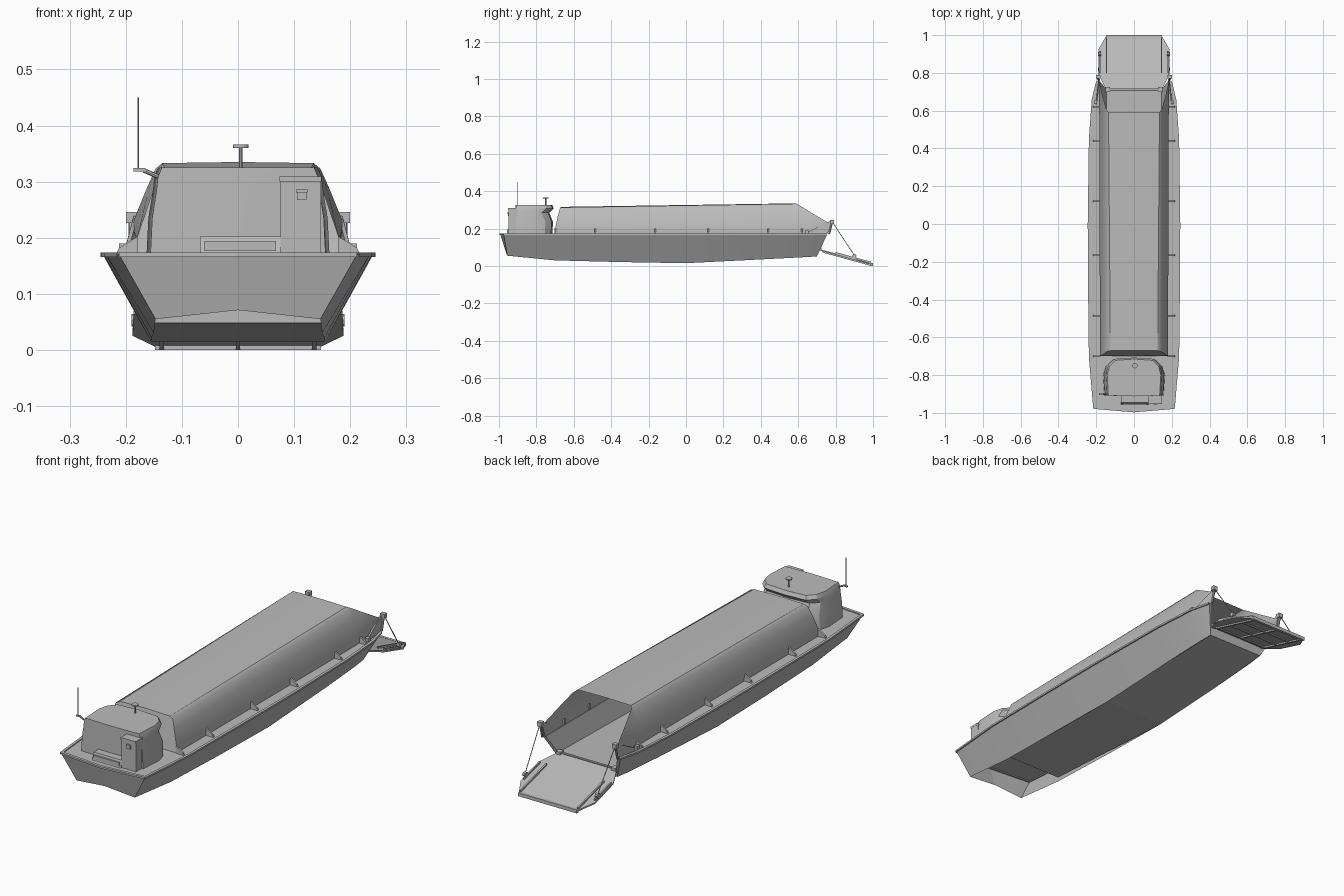
import bpy, bmesh, math
from mathutils import Vector

if "Cube" in bpy.data.objects:
    bpy.data.objects.remove(bpy.data.objects["Cube"], do_unlink=True)

COLOUR = (0.5, 0.5, 0.5, 1)
grey = bpy.data.materials.new("hull grey")
grey.use_nodes = True
grey.diffuse_color = COLOUR
grey.node_tree.nodes["Principled BSDF"].inputs["Base Color"].default_value = COLOUR


def mesh(name, verts, faces, mirror=False, smooth=None, thick=0):
    """Make an object, optionally mirrored across x = 0."""
    bm = bmesh.new()
    sides = (1, -1) if mirror else (1,)
    for s in sides:
        vs = [bm.verts.new((s * x, y, z)) for x, y, z in verts]
        for f in faces:
            bm.faces.new([vs[i] for i in f])
    bmesh.ops.remove_doubles(bm, verts=bm.verts, dist=0.0002)
    bmesh.ops.recalc_face_normals(bm, faces=bm.faces)
    me = bpy.data.meshes.new(name)
    bm.to_mesh(me)
    bm.free()
    me.materials.append(grey)
    ob = bpy.data.objects.new(name, me)
    bpy.context.collection.objects.link(ob)
    if thick:
        mod = ob.modifiers.new("thickness", "SOLIDIFY")
        mod.thickness, mod.offset = thick, 0
    if smooth:
        bpy.ops.object.select_all(action="DESELECT")
        ob.select_set(True)
        bpy.context.view_layer.objects.active = ob
        bpy.ops.object.shade_smooth_by_angle(angle=math.radians(smooth))
    return ob


def loft(name, rows, mirror=True, **kw):
    """Skin a surface between rows of equal length."""
    n = len(rows[0])
    verts = [p for r in rows for p in r]
    faces = [(i * n + j, i * n + j + 1, (i + 1) * n + j + 1, (i + 1) * n + j)
             for i in range(len(rows) - 1) for j in range(n - 1)]
    return mesh(name, verts, faces, mirror, **kw)


def prism(name, a, offset, mirror=False):
    """Extrude polygon a by a vector."""
    n = len(a)
    b = [tuple(Vector(p) + Vector(offset)) for p in a]
    faces = [tuple(range(n)), tuple(range(n, 2 * n))]
    faces += [(i, (i + 1) % n, n + (i + 1) % n, n + i) for i in range(n)]
    return mesh(name, list(a) + b, faces, mirror)


def box(name, x0, x1, y0, y1, z0, z1, mirror=False):
    return prism(name, [(x0, y0, z0), (x1, y0, z0), (x1, y1, z0), (x0, y1, z0)],
                 (0, 0, z1 - z0), mirror)


def rod(name, p, q, r, mirror=False, sides=8):
    """Straight round bar from p to q."""
    p, q = Vector(p), Vector(q)
    d = q - p
    rot = d.to_track_quat("Z", "Y")
    ring = [tuple(p + rot @ Vector((r * math.cos(t), r * math.sin(t), 0)))
            for t in (math.tau * k / sides for k in range(sides))]
    return prism(name, ring, d, mirror)


# Hull stations: deck y, deck half width, chine y, chine half width, chine z
DECK = 0.17
stations = [(-.975, .212, -.955, .147, .055), (-.7, .235, -.7, .15, .03),
            (-.35, .239, -.35, .154, .021), (0, .241, 0, .155, .015),
            (.45, .235, .42, .153, .036), (.66, .22, .63, .148, .047),
            (.755, .197, .70, .143, .051)]
loft("hull_side", [[(w, y, DECK), (c, cy, z)] for y, w, cy, c, z in stations], smooth=25)

# Raked stern with a raised centre
loft("stern_plate", [[(0, -.993, DECK), (0, -.962, .071)],
                     [(.212, -.975, DECK), (.147, -.955, .055)]])

# Cargo bottom rises towards the bulkhead; the stern bay stays open below
loft("hull_bottom", [[(0, y, z), (w, y, z)] for y, w, z in
                     [(-.7, .148, .048), (0, .155, .015), (.42, .153, .036),
                      (.70, .143, .051)]])
loft("aft_bulkhead", [[(0, -.7, .048), (.148, -.7, .048)],
                      [(0, -.7, DECK), (.23, -.7, DECK)]])

# Stern deck and side decks
loft("stern_deck", [[(0, -.993, DECK), (.212, -.975, DECK)],
                    [(0, -.7, DECK), (.235, -.7, DECK)]])
loft("side_deck", [[(.18, y, DECK), (w, y, DECK)] for y, w, *_ in stations[1:]])

# Deck edge rail all round the open gunwale
rail = [(0, -.993)] + [(w, y) for y, w, *_ in stations]
loft("gunwale_rail", [[(x - .008, y, .166), (x + .004, y - .002, .166),
                       (x + .004, y - .002, .174), (x - .008, y, .174),
                       (x - .008, y, .166)] for x, y in rail[1:]])
loft("stern_rail", [[(x, y + .009, .166), (x, y - .004, .166), (x, y - .004, .174),
                     (x, y + .009, .174), (x, y + .009, .166)] for x, y in rail[:2]])

# Hold: floor, walls and bow ends
loft("hold_floor", [[(0, -.7, .06), (.15, -.7, .06)], [(0, .712, .09), (.146, .712, .09)]])
loft("hold_wall", [[(.15, -.7, .06), (.18, -.7, DECK)], [(.146, .712, .09), (.18, .755, DECK)]])
loft("bow_sill", [[(0, .70, .051), (.143, .70, .051)], [(0, .712, .09), (.146, .712, .09)]])
mesh("bow_end", [(.197, .755, DECK), (.143, .70, .051), (.146, .712, .09), (.18, .755, DECK)],
     [(0, 1, 2, 3)], mirror=True)

# Long canopy: coaming, leaning side, rounded shoulder, flat roof
canopy = [
    [(.18, -.70, .17), (.18, -.70, .20), (.158, -.686, .265), (.144, -.675, .305),
     (.125, -.671, .313), (0, -.67, .316)],
    [(.183, .59, .17), (.184, .59, .208), (.162, .59, .275), (.146, .59, .32),
     (.135, .59, .333), (0, .59, .335)],
    [(.184, .755, .17), (.187, .765, .228), (.164, .67, .285), (.147, .608, .323),
     (.135, .59, .333), (0, .59, .335)]]
loft("canopy", [r[:5] for r in canopy], smooth=50)
loft("canopy_roof", [r[4:] for r in canopy[:2]], smooth=50)
mesh("canopy_rear", canopy[0] + [(0, -.70, .17)], [tuple(range(7))], mirror=True)

# Triangular knees along the side decks
for y in (-.7, -.485, -.165, .12, .44, .62):
    prism("deck_knee", [(.178, y - .004, DECK), (.218, y - .004, DECK),
                        (.212, y - .004, .182), (.178, y - .004, .203)], (0, .008, 0), True)

# Wheelhouse: waisted window band and a slight roof overhang
plan = [(0, -.912), (.156, -.908), (.163, -.80), (.15, -.755), (.115, -.722), (0, -.715)]
levels = [(.17, 1, 0), (.235, .98, .004), (.285, .93, -.016), (.308, .915, .008),
          (.325, .87, 0)]
rows = [[(x * s, y + (dy if y > -.8 else 0), z) for x, y in plan] for z, s, dy in levels]
loft("wheelhouse", rows, smooth=25)
mesh("wheelhouse_roof", rows[-1], [tuple(range(6))], mirror=True)

# Door housing, hatch, and door fittings on the stern wall
box("door_housing", .076, .148, -.948, -.90, DECK, .30)
box("door_hood", .074, .149, -.952, -.90, .30, .309)
box("door_window", .105, .122, -.953, -.947, .267, .285)
box("door_window_hood", .103, .124, -.956, -.947, .281, .286)
prism("stern_hatch", [(-.068, -.955, DECK), (.076, -.955, DECK), (.076, -.945, .202),
                      (-.068, -.945, .202)], (0, .045, 0))
box("hatch_lid", -.06, .068, -.957, -.95, .176, .194)

# Whip aerial and its bracket
rod("aerial_bracket", (-.135, -.9, .306), (-.168, -.9, .32), .004)
box("aerial_foot", -.186, -.165, -.904, -.896, .318, .324)
rod("aerial", (-.178, -.9, .32), (-.178, -.9, .45), .0015, sides=6)

# Roof lamp on a short stem
rod("lamp_stem", (.005, -.75, .32), (.005, -.75, .362), .003)
rod("lamp_cap", (.005, -.75, .360), (.005, -.75, .366), .014, sides=16)

# Bow bulwarks with winch heads
prism("bow_bulwark", [(.204, .63, DECK), (.19, .755, DECK), (.186, .785, .24),
                      (.186, .765, .238)], (-.007, 0, 0), True)
box("winch_head", .178, .2, .77, .79, .226, .246, True)
rod("winch_post", (.19, .765, .17), (.19, .78, .23), .005, True)
box("bow_bollard", .196, .212, .635, .655, DECK, .19, True)

# Lowered bow ramp: plate, raised rails, ribs, toe bar and hinge
def rz(y):
    return .09 - (y - .715) * .275


shape = [(.15, .715), (.186, .79), (.188, .925), (.148, .995)]
outline = shape + [(-x, y) for x, y in reversed(shape)]
prism("bow_ramp", [(x, y, rz(y)) for x, y in outline], (0, 0, -.007))
for name, x in (("ramp_tread_rail", .142), ("ramp_edge_rail", .176)):
    a, b = (.80, .99) if x < .15 else (.80, .915)
    prism(name, [(x, a, rz(a)), (x + .007, a, rz(a)), (x + .007, b, rz(b)),
                 (x, b, rz(b))], (0, 0, .008), True)
for x in (-.14, -.004, .132):
    prism("ramp_rib", [(x, .73, rz(.73) - .007), (x + .008, .73, rz(.73) - .007),
                       (x + .008, .99, rz(.99) - .007), (x, .99, rz(.99) - .007)], (0, 0, -.007))
for y in (.735, .82, .905):
    box("ramp_cross_rib", -.14, .14, y, y + .008, rz(y) - .014, rz(y) - .006)
box("ramp_toe", -.148, .148, .988, 1.0, 0, .016)
rod("ramp_hinge", (-.155, .708, .091), (.155, .708, .091), .005)
box("hinge_lug", .128, .15, .70, .725, .084, .1, True)

# Ramp cables and their anchors
rod("ramp_cable", (.19, .783, .235), (.183, .9, .056), .002, True, 6)
rod("cable_anchor", (.176, .9, .053), (.19, .9, .053), .011, True)
